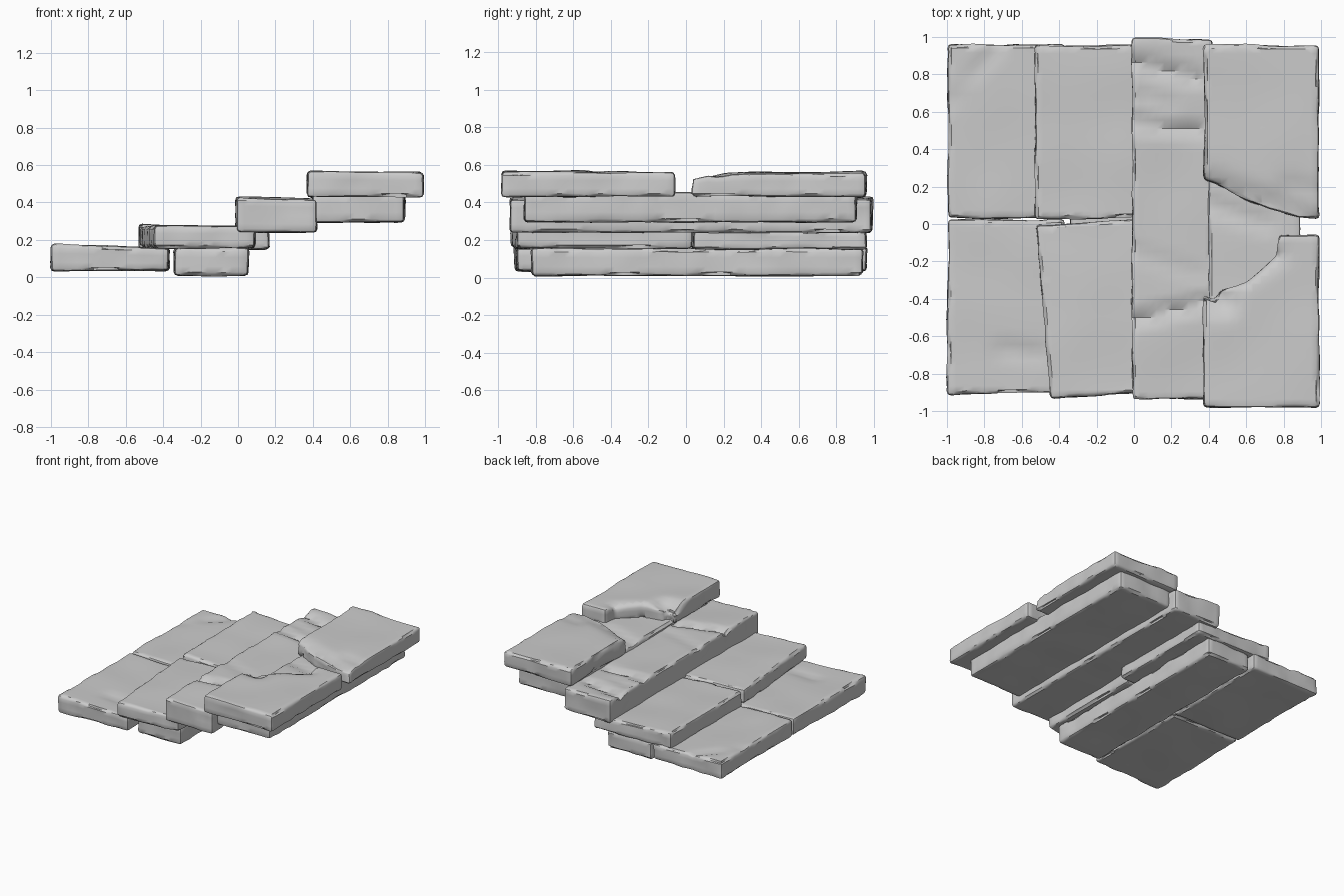
import bpy, bmesh, math
from mathutils import Vector, noise

if "Cube" in bpy.data.objects:
    bpy.data.objects.remove(bpy.data.objects["Cube"])

GRID = 0.045


def seg_dist(x, y, s):
    """Plan distance from a point to the segment s = (x0, y0, x1, y1)."""
    a, b, p = Vector(s[:2]), Vector(s[2:4]), Vector((x, y))
    t = max(0, min(1, (p - a).dot(b - a) / max((b - a).length_squared, 1e-9)))
    return (p - a - t * (b - a)).length


def stone(name, outline, bottom, top_left, top_right, seed, grooves=(), bevel=0.018):
    """Rough slab: bevelled prism, sliced into a grid, then weathered.
    grooves: (x0, y0, x1, y1, width, depth) dents in the top."""
    bm = bmesh.new()
    top = max(top_left, top_right)
    face = bm.faces.new([bm.verts.new((x, y, bottom)) for x, y in outline])
    ext = bmesh.ops.extrude_face_region(bm, geom=[face])
    for g in ext["geom"]:
        if isinstance(g, bmesh.types.BMVert):
            g.co.z = top
    bmesh.ops.recalc_face_normals(bm, faces=bm.faces[:])
    bmesh.ops.bevel(bm, geom=bm.edges[:], offset=bevel, segments=2,
                    profile=0.5, affect='EDGES')
    xs, ys = zip(*outline)
    x0, x1 = min(xs), max(xs)
    for axis, lo, hi, step in ((0, x0, x1, GRID), (1, min(ys), max(ys), GRID),
                               (2, bottom, top, 0.06)):
        n = int((hi - lo) / step)
        for i in range(1, n + 1):
            co, no = Vector(), Vector()
            co[axis], no[axis] = lo + (hi - lo) * i / (n + 1), 1
            bmesh.ops.bisect_plane(bm, geom=bm.verts[:] + bm.edges[:] + bm.faces[:],
                                   plane_co=co, plane_no=no, dist=1e-4)
    bmesh.ops.triangulate(bm, faces=[f for f in bm.faces if len(f.verts) > 4])
    bm.normal_update()
    off = Vector((seed * 7.3, seed * 3.1, seed * 5.7))
    moved = []
    for v in bm.verts:
        p, n = v.co.copy(), v.normal.copy()
        h = (p.z - bottom) / (top - bottom)
        t = (p.x - x0) / (x1 - x0)
        q = p.copy()
        # tilt of the top, broad waviness, chipped rims
        q.z += h * (top_left + (top_right - top_left) * t - top)
        q += n * 0.009 * noise.noise(p * 3.0 + off)
        side = math.hypot(n.x, n.y)
        if side > 0.3:
            q += n * 0.008 * noise.noise(p * 9.0 + off)
            if abs(n.z) > 0.2:
                q -= n * 0.03 * max(0, noise.noise(p * 7.0 - off))
        for s in grooves:
            if h > 0.4:
                q.z -= h * s[5] * math.exp(-(seg_dist(p.x, p.y, s) / s[4]) ** 2)
        moved.append(q)
    for v, q in zip(bm.verts, moved):
        v.co = q
    bmesh.ops.recalc_face_normals(bm, faces=bm.faces[:])
    me = bpy.data.meshes.new(name)
    bm.to_mesh(me)
    bm.free()
    ob = bpy.data.objects.new(name, me)
    bpy.context.collection.objects.link(ob)
    bpy.ops.object.select_all(action='DESELECT')
    ob.select_set(True)
    bpy.context.view_layer.objects.active = ob
    bpy.ops.object.shade_smooth_by_angle(angle=math.radians(35))
    return ob


# lowest tread, two slabs
stone("tread_1_back", [(-.995, .03), (-.37, .03), (-.37, .96), (-.995, .96)],
      .035, .175, .16, 1, [(-.86, .8, -.73, .94, .03, .015), (-.99, .65, -.97, .67, .04, .01)])
stone("tread_1_front", [(-.995, -.91), (-.37, -.90), (-.37, .025), (-.995, .025)],
      .035, .175, .155, 2, [(-.7, -.67, -.5, -.7, .04, .015)])

# riser stone under the second tread
stone("riser_1", [(-.34, -.82), (.055, -.82), (.055, .94), (-.34, .94)],
      .01, .155, .155, 3)

# second tread, two slabs
stone("tread_2_back", [(-.53, .025), (.165, .04), (.165, .955), (-.53, .955)],
      .15, .285, .25, 4)
stone("tread_2_front", [(-.445, -.93), (.09, -.90), (.09, .03), (-.525, -.005)],
      .155, .275, .275, 5)

# long third tread with cracks
stone("tread_3", [(-.01, -.94), (.42, -.935), (.42, .985), (-.01, .995)],
      .24, .43, .415, 6,
      [(0, .86, .35, .78, .035, .03), (0, .54, .36, .50, .03, .03),
       (.05, .68, .2, .63, .03, .012), (0, -.51, .38, -.42, .03, .03),
       (0, -.15, .35, -.27, .04, .01)])

# riser stone under the top tread
stone("riser_2", [(.40, -.86), (.89, -.86), (.89, .905), (.40, .905)],
      .295, .445, .455, 7, [(.42, .1, .7, 0, .04, .02)])

# broken top tread, two slabs
stone("tread_4_back", [(.375, .24), (.46, .20), (.62, .12), (.88, .035), (.99, .03),
                       (.99, .955), (.375, .955)],
      .43, .565, .555, 8, [(.38, .22, .98, .03, .06, .03), (.83, .2, .98, .17, .05, .015)])
stone("tread_4_front", [(.37, -.98), (.99, -.98), (.99, -.06), (.775, -.06),
                        (.765, -.17), (.61, -.31), (.47, -.35), (.43, -.40), (.37, -.38)],
      .43, .57, .56, 9, [(.38, -.41, .48, -.42, .06, .05), (.48, -.36, .77, -.17, .04, .025)])
